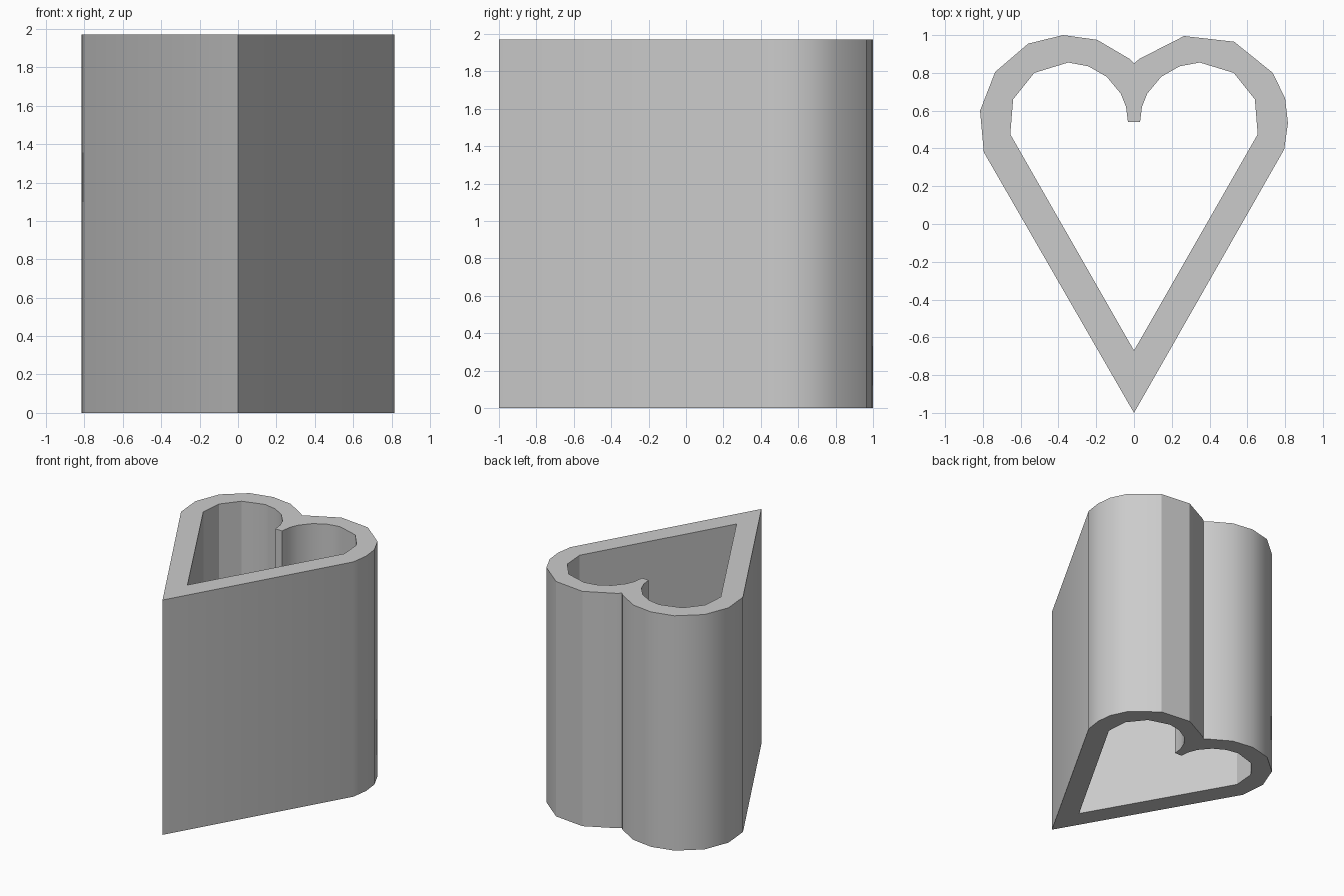
import bpy
import bmesh
import math

if "Cube" in bpy.data.objects:
    bpy.data.objects.remove(bpy.data.objects["Cube"])

HEIGHT = 1.97

# Outer heart outline, clockwise from the bottom tip (the lobes differ slightly)
outer = [(0, -1), (-0.795, 0.38), (-0.815, 0.60), (-0.735, 0.805), (-0.56, 0.955),
         (-0.375, 1.0), (-0.195, 0.975), (-0.025, 0.875), (0, 0.85), (0.03, 0.875),
         (0.265, 0.995), (0.53, 0.965), (0.735, 0.80), (0.80, 0.665),
         (0.815, 0.535), (0.795, 0.395)]

# Inner heart outline: left half, mirrored to the right
half = [(-0.655, 0.475), (-0.64, 0.66), (-0.528, 0.80), (-0.348, 0.855),
        (-0.242, 0.835), (-0.145, 0.78), (-0.07, 0.69), (-0.042, 0.62), (-0.032, 0.54)]
inner = [(0, -0.67)] + half + [(-x, y) for x, y in reversed(half)]


def add_loop(bm, points):
    verts = [bm.verts.new((x, y, 0)) for x, y in points]
    return [bm.edges.new((v, verts[(i + 1) % len(verts)])) for i, v in enumerate(verts)]


# Heart-shaped tube wall, open at both ends
bm = bmesh.new()
edges = add_loop(bm, outer) + add_loop(bm, inner)
bmesh.ops.triangle_fill(bm, edges=edges, use_beauty=True)
result = bmesh.ops.extrude_face_region(bm, geom=bm.faces[:], use_keep_orig=True)
top = [g for g in result["geom"] if isinstance(g, bmesh.types.BMVert)]
bmesh.ops.translate(bm, verts=top, vec=(0, 0, HEIGHT))
bmesh.ops.recalc_face_normals(bm, faces=bm.faces[:])

mesh = bpy.data.meshes.new("heart_tube")
bm.to_mesh(mesh)
bm.free()
tube = bpy.data.objects.new("heart_tube", mesh)
bpy.context.collection.objects.link(tube)

# Smooth the gentle curves, keep the corners sharp
bpy.context.view_layer.objects.active = tube
tube.select_set(True)
bpy.ops.object.shade_smooth_by_angle(angle=math.radians(30))
